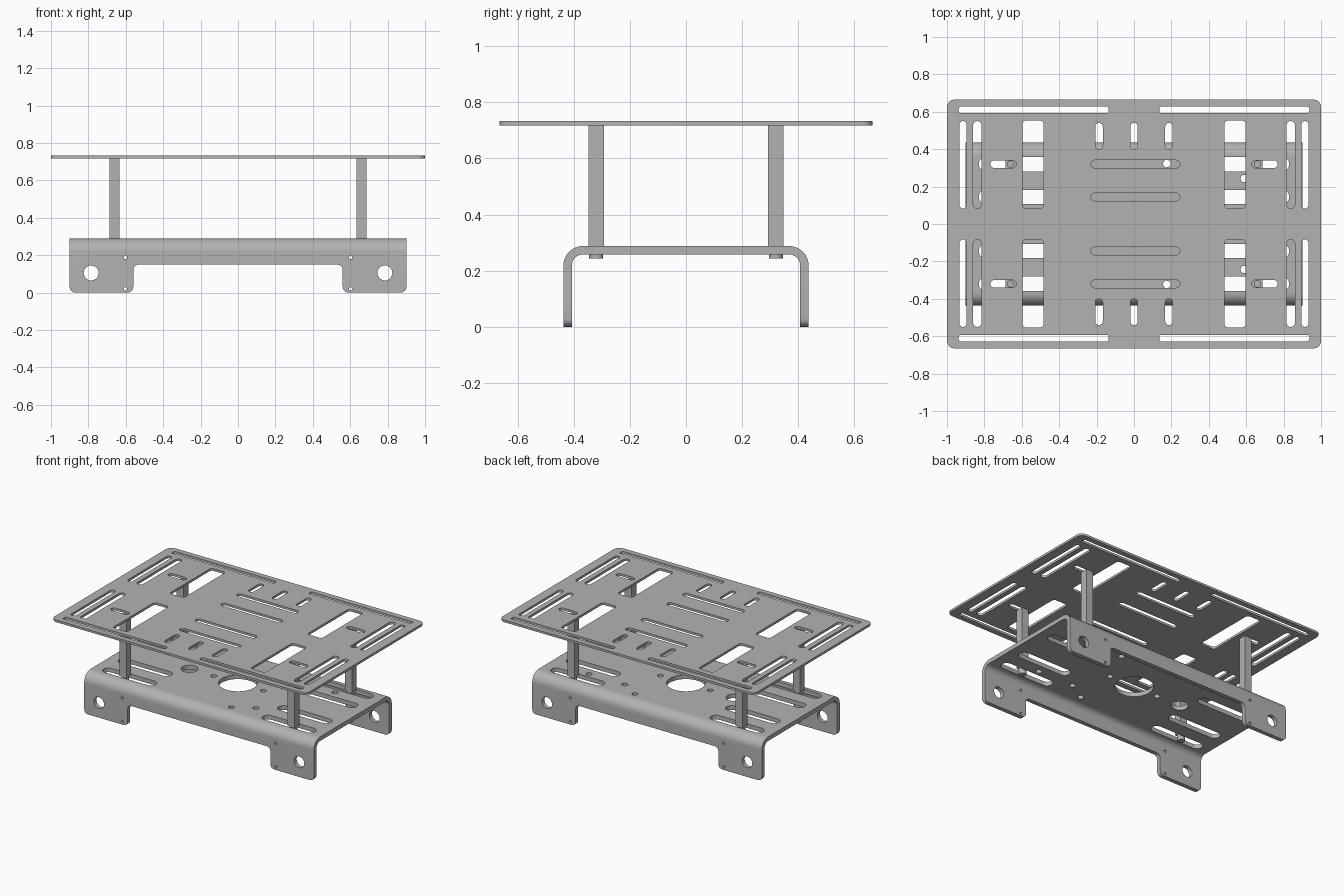
import bpy, bmesh, math
from mathutils import Vector

cube = bpy.data.objects.get("Cube")
if cube:
    bpy.data.objects.remove(cube)

grey = bpy.data.materials.new("plain grey metal")
grey.use_nodes = True
grey.diffuse_color = (0.45, 0.45, 0.45, 1)
grey.node_tree.nodes["Principled BSDF"].inputs["Base Color"].default_value = grey.diffuse_color


def rounded(corners, radius, steps=6):
    """Polygon with every corner replaced by an arc."""
    pts = [Vector(c) for c in corners]
    out = []
    for i, p in enumerate(pts):
        a = (pts[i - 1] - p).normalized()
        b = (pts[(i + 1) % len(pts)] - p).normalized()
        centre = p + (a + b) * radius
        for k in range(steps + 1):
            t = k / steps * math.pi / 2
            out.append(centre - b * radius * math.cos(t) - a * radius * math.sin(t))
    return out


def rect(x0, x1, y0, y1, radius):
    return rounded([(x0, y0), (x1, y0), (x1, y1), (x0, y1)], radius)


def slot(x0, x1, y0, y1):
    return rect(x0, x1, y0, y1, min(x1 - x0, y1 - y0) * 0.495)


def circle(x, y, r, n=32):
    return [Vector((x + r * math.cos(i * math.tau / n), y + r * math.sin(i * math.tau / n)))
            for i in range(n)]


def mirrored(outlines, sx=True, sy=True):
    """Repeat outlines across the chosen axes."""
    for on, flip in ((sx, (-1, 1)), (sy, (1, -1))):
        if on:
            outlines = outlines + [[Vector((p.x * flip[0], p.y * flip[1])) for p in o]
                                   for o in outlines]
    return outlines


def prism(name, outlines, lo, hi, axis="z"):
    """Extrude flat outlines along an axis between lo and hi."""
    place = {"x": lambda p, h: (h, p.x, p.y),
             "y": lambda p, h: (p.x, h, p.y),
             "z": lambda p, h: (p.x, p.y, h)}[axis]
    bm = bmesh.new()
    for outline in outlines:
        low = [bm.verts.new(place(p, lo)) for p in outline]
        high = [bm.verts.new(place(p, hi)) for p in outline]
        bm.faces.new(low)
        bm.faces.new(high)
        for i in range(len(low)):
            bm.faces.new((low[i - 1], low[i], high[i], high[i - 1]))
    bmesh.ops.recalc_face_normals(bm, faces=bm.faces)
    mesh = bpy.data.meshes.new(name)
    bm.to_mesh(mesh)
    bm.free()
    mesh.materials.append(grey)
    obj = bpy.data.objects.new(name, mesh)
    bpy.context.collection.objects.link(obj)
    return obj


def combine(obj, tool, operation="DIFFERENCE"):
    """Apply a boolean and discard the tool."""
    tool.hide_render = True
    mod = obj.modifiers.new("cut", "BOOLEAN")
    mod.operation, mod.solver, mod.object = operation, "EXACT", tool
    graph = bpy.context.evaluated_depsgraph_get()
    mesh = bpy.data.meshes.new_from_object(obj.evaluated_get(graph))
    obj.modifiers.clear()
    obj.data = mesh
    bpy.data.objects.remove(tool)


def smooth(obj):
    bpy.ops.object.select_all(action="DESELECT")
    obj.select_set(True)
    bpy.context.view_layer.objects.active = obj
    bpy.ops.object.shade_smooth_by_angle(angle=math.radians(30))


# Top plate with its slots and windows
plate = prism("top_plate", [rect(-1, 1, -0.665, 0.665, 0.04)], 0.717, 0.733)
holes = mirrored([
    rect(0.135, 0.937, 0.593, 0.627, 0.01),    # edge slots
    slot(0.896, 0.933, 0.083, 0.55),           # outer end slots
    slot(0.815, 0.86, 0.083, 0.55),            # inner end slots
    rect(0.483, 0.597, 0.083, 0.553, 0.02),    # windows
    slot(0.63, 0.768, 0.3, 0.34),              # post slots
])
holes += mirrored([slot(x - 0.02, x + 0.02, 0.4, 0.54) for x in (-0.187, 0, 0.187)]
                  + [slot(-0.23, 0.245, y - 0.021, y + 0.021) for y in (0.145, 0.32)],
                  sx=False)
combine(plate, prism("plate_cutter", holes, 0.6, 0.8))
smooth(plate)

# Folded bracket: a bent sheet section swept across the width
T, R, W, H = 0.03, 0.07, 0.437, 0.288


def bend(offset):
    right = [Vector((W - offset, 0))]
    for k in range(11):
        t = k / 10 * math.pi / 2
        r = R - offset
        right.append(Vector((W - R + r * math.cos(t), H - R + r * math.sin(t))))
    return right + [Vector((-p.x, p.y)) for p in reversed(right)]


bracket = prism("folded_bracket", [bend(0) + bend(T)[::-1]], -0.9, 0.9, "x")

# Side silhouette: two feet with an opening between them
feet = rounded([(-0.9, 0), (-0.56, 0), (-0.56, 0.15), (0.56, 0.15), (0.56, 0),
                (0.9, 0), (0.9, 0.5), (-0.9, 0.5)], 0.03)
combine(bracket, prism("feet_cutter", [feet], -0.6, 0.6, "y"), "INTERSECT")

# Axle and screw holes through both walls
wall_holes = mirrored([circle(0.785, 0.105, 0.04)]
                      + [circle(0.602, z, 0.009, 16) for z in (0.02, 0.187)], sy=False)
combine(bracket, prism("wall_cutter", wall_holes, -0.6, 0.6, "y"))

# Deck slots and round holes
deck = mirrored([slot(0.42, 0.83, y - 0.038, y + 0.038) for y in (0.145, 0.32)])
deck += [circle(0, 0, 0.125, 48), circle(-0.38, 0, 0.055)]
deck += [circle(x, 0, 0.02, 20) for x in (-0.19, 0.2)]
deck += mirrored([circle(x, y, 0.02, 20) for x, y in
                  ((0.175, 0.323), (0.31, 0.243), (0.59, 0.243))], sx=False)
combine(bracket, prism("deck_cutter", deck, 0.2, 0.4))
smooth(bracket)

# Square posts with a bored top and a round foot
PX, PY, HALF = 0.66, 0.32, 0.027
for side, sx in (("left", 1), ("right", -1)):
    for end, sy in (("front", -1), ("back", 1)):
        x, y = sx * PX, sy * PY
        square = [Vector((x + HALF * a, y + HALF * b))
                  for a, b in ((-1, -1), (1, -1), (1, 1), (-1, 1))]
        post = prism(f"{end}_{side}_post", [square], H, 0.717)
        combine(post, prism("bore_cutter", [circle(x, y, 0.017, 20)], 0.62, 0.8))
        smooth(post)
        smooth(prism(f"{end}_{side}_post_foot", [circle(x, y, 0.025, 24)], 0.243, H))
